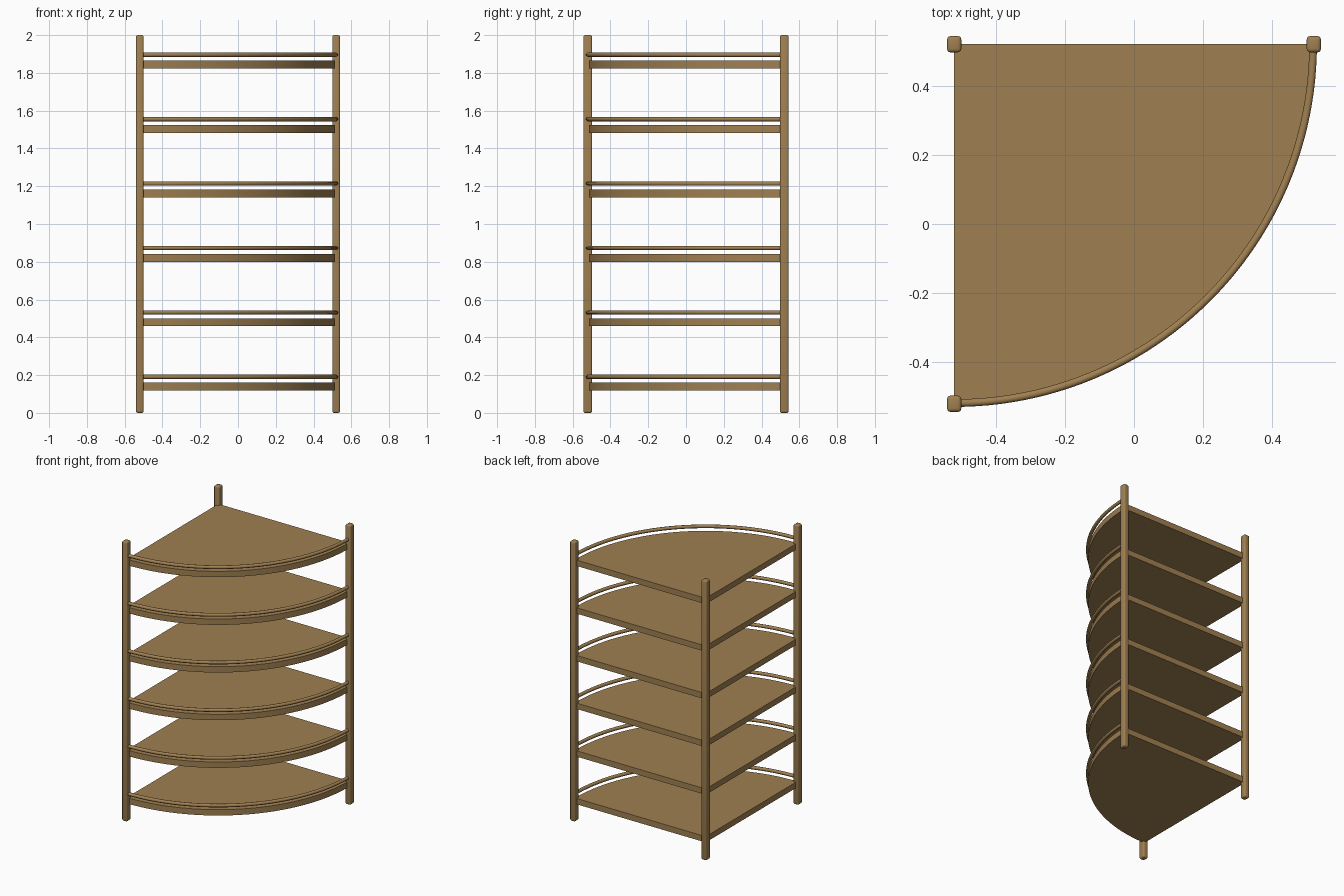
import bpy
import bmesh
import math

cube = bpy.data.objects.get("Cube")
if cube:
    bpy.data.objects.remove(cube, do_unlink=True)

wood = bpy.data.materials.new("warm_wood")
wood.use_nodes = True
colour = (0.35, 0.215, 0.083, 1)
wood.diffuse_color = colour
wood.node_tree.nodes["Principled BSDF"].inputs["Base Color"].default_value = colour

CORNER = 0.52      # distance of each post from the centre lines
SEGMENTS = 48      # steps along the quarter circle


def add_object(name, bm, angle=40):
    bmesh.ops.recalc_face_normals(bm, faces=bm.faces)
    mesh = bpy.data.meshes.new(name)
    bm.to_mesh(mesh)
    bm.free()
    mesh.materials.append(wood)
    obj = bpy.data.objects.new(name, mesh)
    bpy.context.collection.objects.link(obj)
    bpy.ops.object.select_all(action='DESELECT')
    obj.select_set(True)
    bpy.context.view_layer.objects.active = obj
    bpy.ops.object.shade_smooth_by_angle(angle=math.radians(angle))
    return obj


def arc_point(radius, step):
    a = -math.pi / 2 * step / SEGMENTS
    return -CORNER + radius * math.cos(a), CORNER + radius * math.sin(a)


def post(name, x, y):
    bm = bmesh.new()
    bmesh.ops.create_cube(bm, size=1)
    bmesh.ops.scale(bm, vec=(0.041, 0.047, 2), verts=bm.verts)
    bmesh.ops.translate(bm, vec=(x, y, 1), verts=bm.verts)
    bmesh.ops.bevel(bm, geom=bm.edges[:], offset=0.01, segments=3,
                    profile=0.5, affect='EDGES')
    add_object(name, bm)


def shelf(name, z, radius=1.035, thickness=0.042):
    bm = bmesh.new()
    outline = [(-CORNER, CORNER)]
    outline += [arc_point(radius, i) for i in range(SEGMENTS + 1)]
    base = bm.faces.new([bm.verts.new((x, y, z - thickness / 2)) for x, y in outline])
    top = bmesh.ops.extrude_face_region(bm, geom=[base], use_keep_orig=True)
    moved = [v for v in top["geom"] if isinstance(v, bmesh.types.BMVert)]
    bmesh.ops.translate(bm, vec=(0, 0, thickness), verts=moved)
    add_object(name, bm)


def rail(name, z, radius=1.038, tube=0.012, sides=8):
    bm = bmesh.new()
    rings = []
    for i in range(SEGMENTS + 1):
        ring = []
        for k in range(sides):
            t = 2 * math.pi * (k + 0.5) / sides
            x, y = arc_point(radius + tube * math.cos(t), i)
            ring.append(bm.verts.new((x, y, z + tube * math.sin(t))))
        rings.append(ring)
    for a, b in zip(rings, rings[1:]):
        for k in range(sides):
            n = (k + 1) % sides
            bm.faces.new((a[k], a[n], b[n], b[k]))
    bm.faces.new(rings[0])
    bm.faces.new(rings[-1])
    add_object(name, bm, 50)


# Corner posts
post("back_right_post", -CORNER, CORNER)
post("back_left_post", CORNER, CORNER)
post("front_right_post", -CORNER, -CORNER)

# Quarter-round shelves, each with a curved guard rail above its edge
for i in range(6):
    height = 0.139 + 0.341 * i
    shelf(f"shelf_{i + 1}", height)
    rail(f"guard_rail_{i + 1}", height + 0.052)
